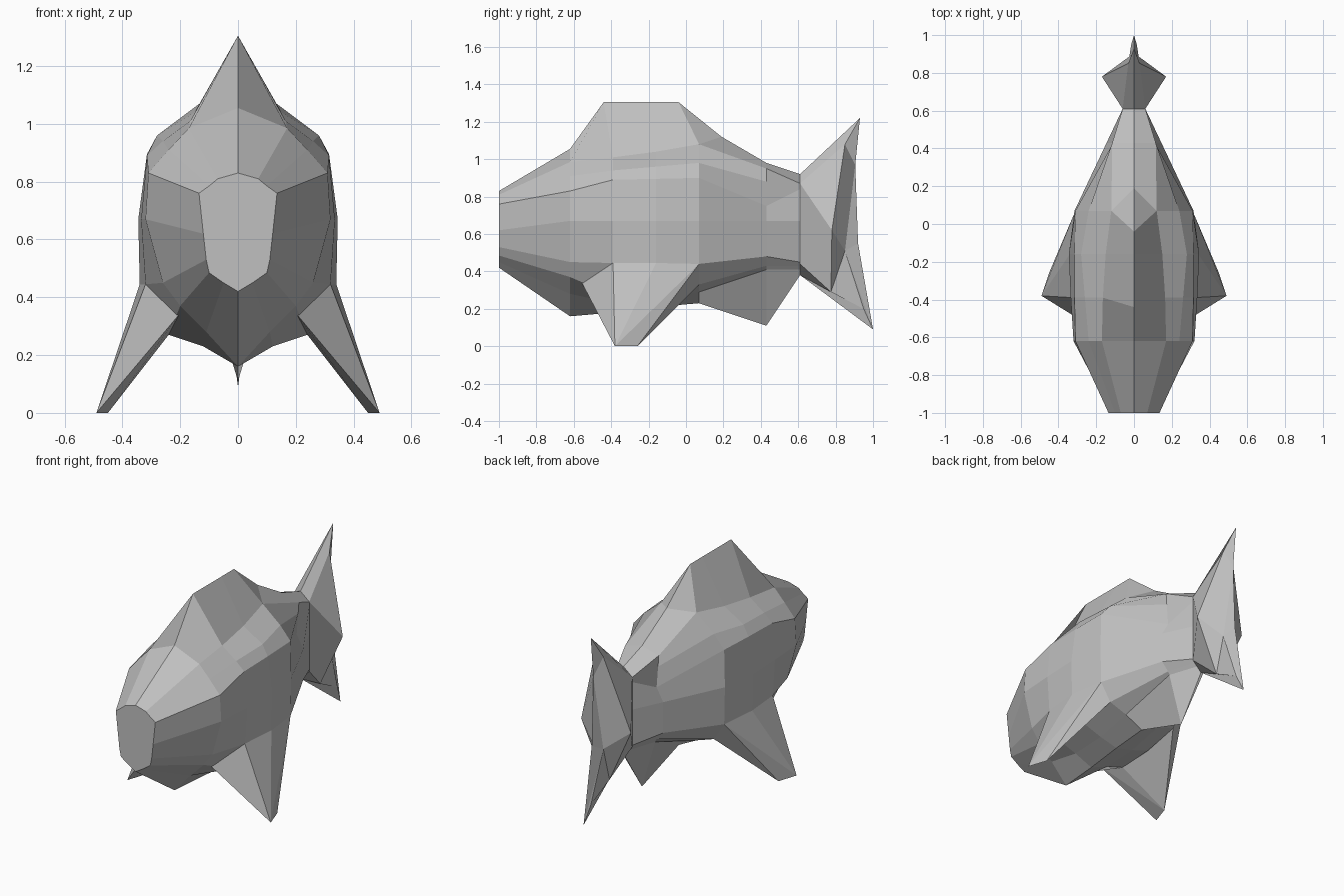
import bpy
import bmesh

start = bpy.data.objects.get("Cube")
if start:
    bpy.data.objects.remove(start, do_unlink=True)

# One plain grey for the whole fish
grey = bpy.data.materials.new("plain_grey")
grey.use_nodes = True
colour = (.53, .53, .53, 1)
grey.diffuse_color = colour
grey.node_tree.nodes["Principled BSDF"].inputs["Base Color"].default_value = colour


def finish(name, bm):
    """Close up the normals and make a flat shaded object."""
    bmesh.ops.recalc_face_normals(bm, faces=bm.faces)
    mesh = bpy.data.meshes.new(name)
    bm.to_mesh(mesh)
    bm.free()
    mesh.materials.append(grey)
    obj = bpy.data.objects.new(name, mesh)
    bpy.context.collection.objects.link(obj)
    return obj


def loft(name, lines, caps=False):
    """Skin half sections (lists of points) and mirror them across x."""
    bm = bmesh.new()
    known = {}

    def vert(point, side):
        key = (round(point[0] * side, 4) + 0.0, point[1], point[2])
        if key not in known:
            known[key] = bm.verts.new(key)
        return known[key]

    def face(points, side):
        corners = list(dict.fromkeys(vert(p, side) for p in points))
        if len(corners) > 2 and not bm.faces.get(corners):
            bm.faces.new(corners)

    for side in (1, -1):
        for a, b in zip(lines, lines[1:]):
            for i in range(len(a) - 1):
                face((a[i], a[i + 1], b[i + 1], b[i]), side)
        if caps:
            face(lines[0], side)
            face(lines[-1], side)
    return finish(name, bm)


def section(y, bottom, sides, top, top_y=None):
    """Half cross-section from belly keel to back ridge."""
    ridge = y if top_y is None else top_y
    return [(0, y, bottom)] + [(x, y, z) for x, z in sides] + [(0, ridge, top)]


# Body, including dorsal ridge, rear side grooves and rear belly keel
shoulder = [(.12, .29), (.24, .33), (.31, .44), (.315, .67), (.31, .9), (.24, .98), (.12, 1.08)]
body = [
    section(-1, .42, [(.05, .45), (.1, .485), (.11, .53), (.12, .62),
                      (.135, .76), (.1, .785), (.07, .81)], .83),
    section(-.62, .16, [(.11, .28), (.2, .37), (.26, .45), (.32, .67),
                        (.31, .83), (.24, .91), (.17, .985)], 1.055),
    section(-.39, .18, [(.12, .23), (.24, .27), (.32, .445), (.335, .67),
                        (.315, .89), (.26, .94), (.165, 1.01)], 1.305, -.44),
    section(-.16, .21, [(.12, .24), (.24, .28), (.34, .445), (.345, .67),
                        (.315, .895), (.28, .96), (.15, 1.04)], 1.305),
    section(.07, .23, shoulder, 1.305, -.04),
    section(.07, .23, shoulder, 1.12, .19),
    section(.43, .11, [(.09, .41), (.1, .43), (.145, .48), (.145, .67),
                       (.1, .75), (.11, .88), (.115, .95)], .98),
    section(.61, .38, [(.03, .41), (.05, .43), (.06, .45), (.06, .67),
                       (.06, .84), (.06, .86), (.06, .87)], .92),
]
loft("body", body, caps=True)

# Tail fin: root, flared rim, hollow back and centre blade
low_root, high_root = (0, .61, .38), (0, .61, .92)
side_low, side_high = (.06, .61, .44), (.06, .61, .87)
low_tip, high_tip = (0, 1, .09), (0, .93, 1.22)
hollow, ridge_mid, ridge_high = (.03, .85, .51), (0, .92, .55), (0, .905, .97)
loft("tail_fin", [
    [low_root, low_root, side_low, side_high, side_high, high_root],
    [low_tip, (.015, .95, .2), (.02, .775, .29), (.17, .78, .62), (.03, .85, 1.08), high_tip],
    [low_tip, hollow, hollow, hollow, ridge_high, high_tip],
    [low_tip, ridge_mid, ridge_mid, ridge_mid, ridge_high, high_tip],
])

# Side fins
for side, name in ((1, "left_side_fin"), (-1, "right_side_fin")):
    bm = bmesh.new()
    for x, y, z in ((.2, -.56, .345), (.32, -.39, .445), (.34, -.16, .445), (.31, .07, .44),
                    (.24, .07, .33), (.24, -.39, .27), (.49, -.38, 0), (.45, -.26, 0)):
        bm.verts.new((x * side, y, z))
    bmesh.ops.convex_hull(bm, input=bm.verts)
    finish(name, bm)
